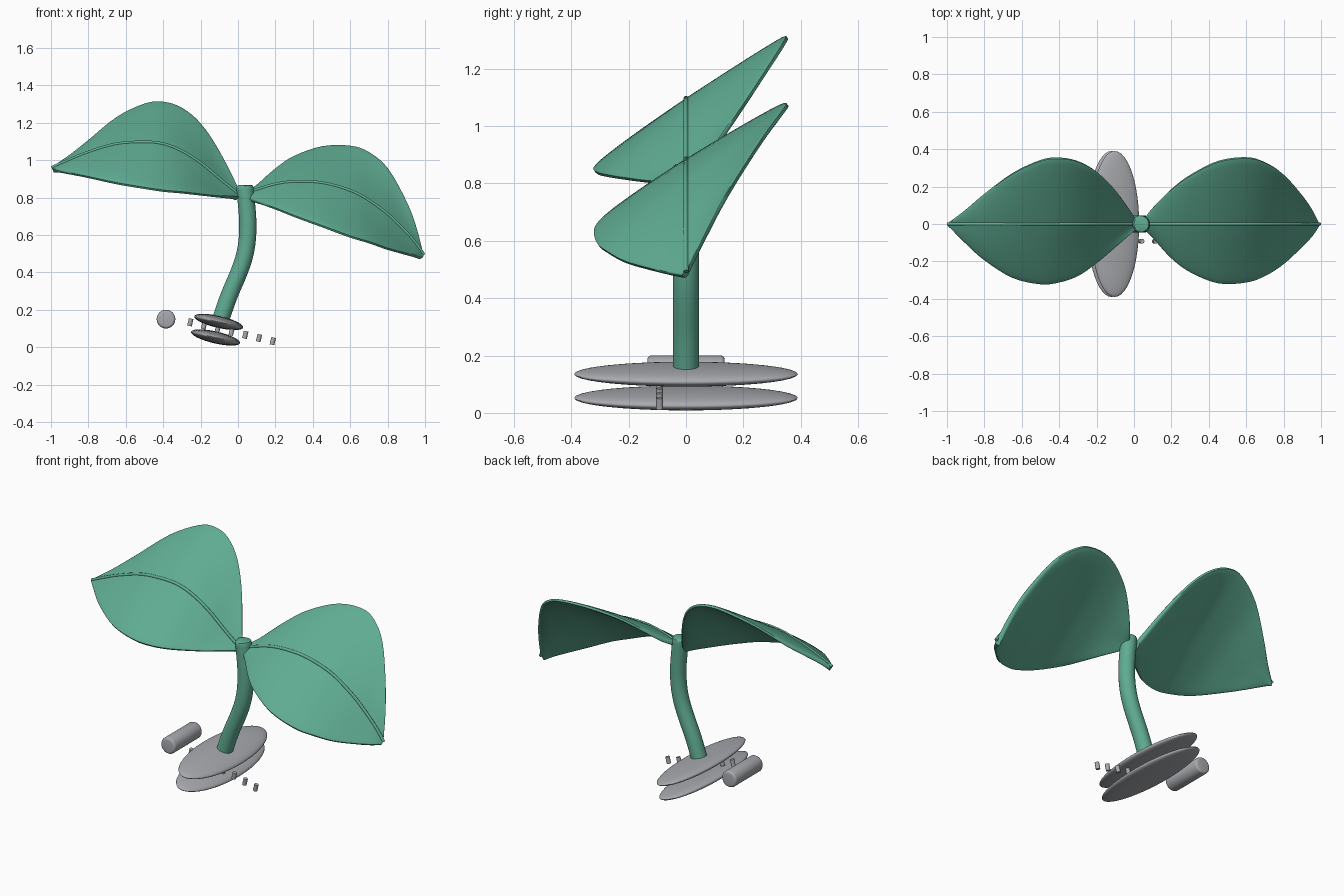
import bpy, bmesh, math
from mathutils import Vector, Matrix

if "Cube" in bpy.data.objects:
    bpy.data.objects.remove(bpy.data.objects["Cube"])


def material(name, rgb):
    m = bpy.data.materials.new(name)
    m.diffuse_color = (*rgb, 1)
    m.use_nodes = True
    m.node_tree.nodes["Principled BSDF"].inputs["Base Color"].default_value = m.diffuse_color
    return m


GREEN = material("leaf green", (0.115, 0.41, 0.285))
GREY = material("soft grey", (0.39, 0.40, 0.425))
TILT = math.radians(13)


def finish(name, bm, mat, angle=40):
    bmesh.ops.recalc_face_normals(bm, faces=bm.faces)
    mesh = bpy.data.meshes.new(name)
    bm.to_mesh(mesh)
    bm.free()
    mesh.materials.append(mat)
    ob = bpy.data.objects.new(name, mesh)
    bpy.context.collection.objects.link(ob)
    bpy.ops.object.select_all(action='DESELECT')
    bpy.context.view_layer.objects.active = ob
    ob.select_set(True)
    bpy.ops.object.shade_smooth_by_angle(angle=math.radians(angle))
    return ob


def loft(name, rings, mat):
    """Skin a row of closed rings and cap both ends."""
    bm = bmesh.new()
    rows = [[bm.verts.new(p) for p in r] for r in rings]
    n = len(rows[0])
    for a, b in zip(rows, rows[1:]):
        for i in range(n):
            j = (i + 1) % n
            bm.faces.new((a[i], a[j], b[j], b[i]))
    bm.faces.new(rows[0])
    bm.faces.new(rows[-1])
    return finish(name, bm, mat)


def smooth_rows(rows, steps):
    """Catmull-Rom interpolation through rows of values."""
    ext = [rows[0]] + list(rows) + [rows[-1]]
    out = []
    for k in range(len(rows) - 1):
        for s in range(steps):
            t = s / steps
            out.append([0.5 * (2 * b + (c - a) * t + (2 * a - 5 * b + 4 * c - d) * t * t
                               + (3 * b - a - 3 * c + d) * t ** 3)
                        for a, b, c, d in zip(*ext[k:k + 4])])
    out.append(list(rows[-1]))
    return out


def tangents(pts):
    last = len(pts) - 1
    return [(pts[min(i + 1, last)] - pts[max(i - 1, 0)]).normalized() for i in range(last + 1)]


def tube(name, pts, radii, mat, sides):
    """Round tube along a path lying in the xz plane."""
    rings = []
    for p, t, r in zip(pts, tangents(pts), radii):
        side = Vector((0, 1, 0))
        up = t.cross(side)
        rings.append([p + r * (math.cos(a) * side + math.sin(a) * up)
                      for a in (2 * math.pi * i / sides for i in range(sides))])
    return loft(name, rings, mat)


def leaf(label, rows, half=0.015, sides=40):
    """Rows hold x, back y, back z, middle z, front y, front z."""
    rows = smooth_rows(rows, 4)
    mid = [Vector((r[0], 0, r[3])) for r in rows]
    rings, rib = [], []
    for (x, yb, zb, zm, yf, zf), p, t in zip(rows, mid, tangents(mid)):
        n = t.cross(Vector((0, 1, 0.7))).normalized()
        if n.z < 0:
            n = -n
        ring = []
        for i in range(sides):
            a = 2 * math.pi * (i + 0.5) / sides
            v, s = math.cos(a), math.sin(a)
            y = yb * v if v > 0 else -yf * v
            z = zm + (zb - zf) / 2 * v + (zb + zf - 2 * zm) / 2 * v * v
            h = half * math.copysign(abs(s) ** 0.35, s)
            ring.append(Vector((x, y, z)) + h * n)
        rings.append(ring)
        up = t.cross(Vector((0, -1, 0)))
        if up.z < 0:
            up = -up
        rib.append(p + up * 0.016)
    loft(label + "_leaf", rings, GREEN)
    tube(label + "_leaf_rib", rib, [0.009] * len(rib), GREEN, 10)


# Two arched, tilted leaves with a raised middle rib
leaf("left", [
    (-0.99, .006, .958, .945, -.006, .947),
    (-.9, .075, 1.02, .985, -.1, .928),
    (-.8, .16, 1.10, 1.025, -.19, .908),
    (-.65, .27, 1.225, 1.07, -.285, .875),
    (-.5, .34, 1.298, 1.08, -.32, .85),
    (-.4, .353, 1.308, 1.07, -.31, .835),
    (-.3, .335, 1.275, 1.03, -.275, .826),
    (-.2, .28, 1.19, .965, -.205, .815),
    (-.1, .18, 1.04, .88, -.12, .805),
    (0, .04, .84, .80, -.03, .80)])
leaf("right", [
    (.05, .02, .83, .81, -.02, .79),
    (.1, .085, .86, .825, -.07, .775),
    (.2, .185, .95, .855, -.18, .74),
    (.3, .26, 1.018, .868, -.255, .70),
    (.45, .335, 1.07, .862, -.315, .645),
    (.6, .355, 1.073, .82, -.31, .59),
    (.7, .33, 1.038, .765, -.275, .56),
    (.8, .265, .95, .69, -.21, .525),
    (.9, .15, .77, .59, -.115, .498),
    (.95, .075, .63, .53, -.06, .485),
    (.98, .01, .50, .485, -.01, .475)])

# Curved stem with a softened top
stem = smooth_rows([(-.095, .14), (-.05, .27), (.005, .4), (.035, .49), (.05, .58),
                    (.052, .68), (.045, .77), (.037, .853)], 4) + [[.036, .862], [.036, .866]]
tube("stem", [Vector((x, 0, z)) for x, z in stem],
     [0.046] * (len(stem) - 2) + [0.043, 0.036], GREEN, 32)

# Two tilted lens-shaped base plates
for name, x, z in (("upper_plate", -.103, .135), ("lower_plate", -.12, .052)):
    bm = bmesh.new()
    bmesh.ops.create_uvsphere(
        bm, u_segments=48, v_segments=24, radius=1,
        matrix=Matrix.Translation((x, 0, z)) @ Matrix.Rotation(TILT, 4, 'Y')
        @ Matrix.Diagonal((.134, .39, .032, 1)))
    finish(name, bm, GREY, 60)


def rod(name, radius, length, sides, bevel, matrix):
    bm = bmesh.new()
    bmesh.ops.create_cone(bm, cap_ends=True, segments=sides, radius1=radius,
                          radius2=radius, depth=length, matrix=matrix)
    if bevel:
        rims = [e for e in bm.edges if any(len(f.verts) > 4 for f in e.link_faces)]
        bmesh.ops.bevel(bm, geom=rims, offset=bevel, segments=4, profile=0.5, affect='EDGES')
    finish(name, bm, GREY)


# Loose roller beside the plates
rod("roller", .05, .27, 32, .014,
    Matrix.Translation((-.385, 0, .15)) @ Matrix.Rotation(math.pi / 2, 4, 'X'))

# Row of small pins along the tilt
for i in range(7):
    rod(f"pin_{i + 1}", .0125, .04, 16, 0,
        Matrix.Translation((-.255 + .0735 * i, -.092, .133 - .0168 * i))
        @ Matrix.Rotation(TILT, 4, 'Y'))
